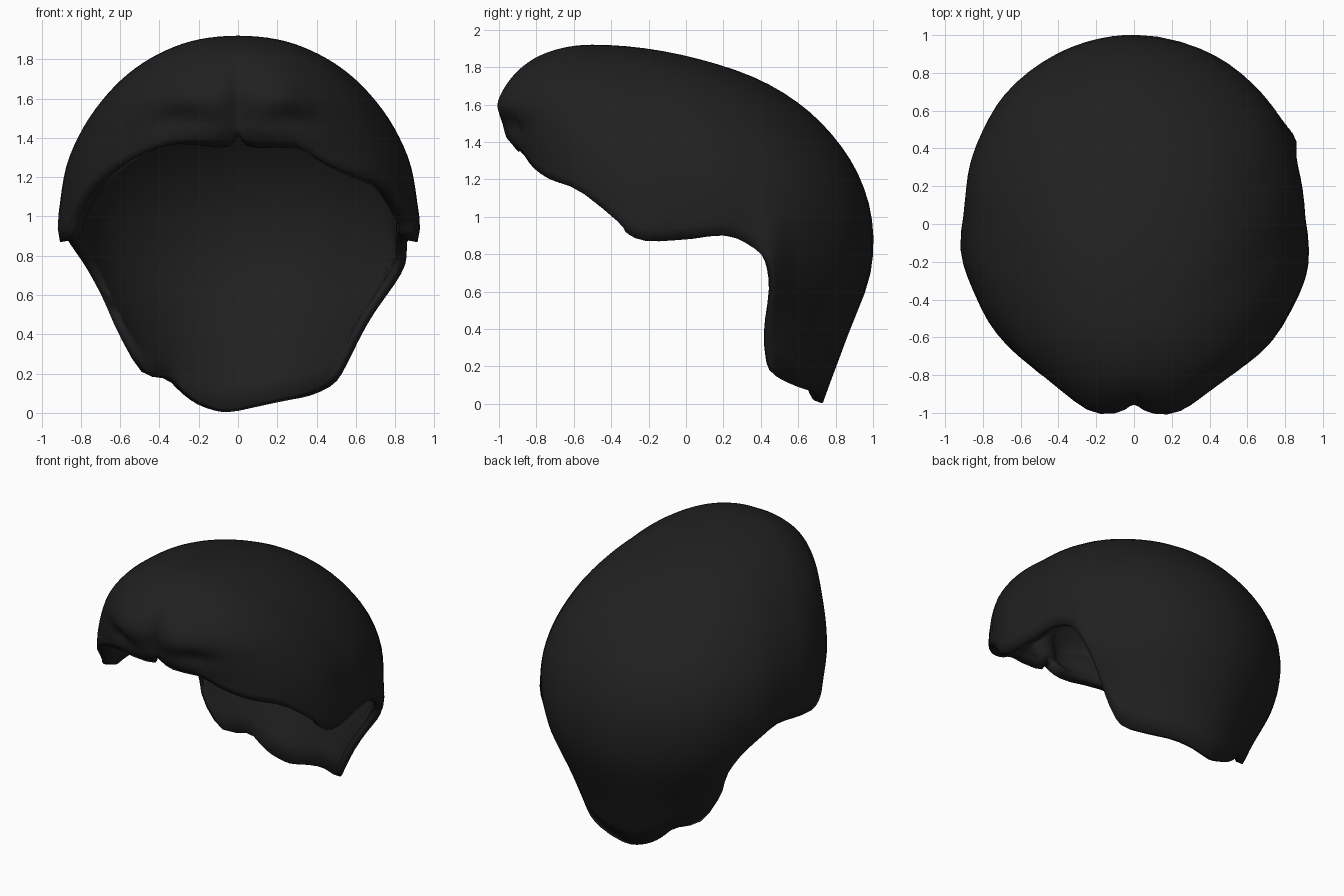
import bpy, bmesh, math

cube = bpy.data.objects.get("Cube")
if cube:
    bpy.data.objects.remove(cube)

TOP = 1.92
COLS, ROWS = 48, 30

# Horizontal slices of the hair volume, evenly spaced in u = sqrt(depth below crown)
FRONT = [-.5, -.67, -.82, -.93, -.99, -.96, -.93, -.91, -.92, -.88, -.73]
BACK = [-.5, -.22, .07, .36, .595, .78, .92, .995, .985, .865, .73]
WIDTH = [0, .2, .37, .53, .67, .79, .875, .895, .84, .69, .55]

# Hem on each side: (degrees round from the front, height)
SIDE_HEM = [(68, .91), (75, .87), (88, .88), (100, .9), (109, .84)]
LEFT_HEM = [(0, 1.42), (4, 1.35), (18, 1.35), (27, 1.27), (38, 1.2), (51, 1.14), (65, .97),
            *SIDE_HEM, (115, .74), (118, .6), (120, .4), (123, .25), (128, .15),
            (142, .09), (157, .06), (180, .01)]
RIGHT_HEM = [(0, 1.42), (4, 1.35), (19, 1.37), (33, 1.32), (45, 1.23), (55, 1.12), (65, .98),
             *SIDE_HEM, (117, .74), (122, .6), (123, .4), (131, .21), (145, .17),
             (152, .1), (160, .04), (171, .005), (180, .01)]


def spline(values, t):
    """Smooth curve through evenly spaced values, t from 0 to 1."""
    n = len(values) - 1
    i = min(int(t * n), n - 1)
    f = t * n - i
    b, c = values[i], values[i + 1]
    a = values[i - 1] if i else 2 * b - c
    d = values[i + 2] if i + 2 <= n else 2 * c - b
    return b + f * (c - a + f * (2 * a - 5 * b + 4 * c - d + f * (3 * (b - c) + d - a))) / 2


def bell(v, width):
    return math.exp(-(v / width) ** 2)


def surface(u, angle, side):
    """Point on the outside of the hair."""
    z = TOP * (1 - u * u)
    yf, yb = spline(FRONT, u), spline(BACK, u)
    width = spline(WIDTH, u)
    x = width * math.sin(angle)
    y = (yf + yb) / 2 - (yb - yf) / 2 * math.cos(angle)
    if angle < math.pi / 2:
        # Fuller temples
        x += width * (.085 if side > 0 else .045) * math.sin(2 * angle)
        # Swept fringe: two lobes, a centre parting, hollows and a tucked lower edge
        fringe = bell(z - 1.55, .2)
        y -= fringe * (.045 * bell(x - .22, .14) - .04 * bell(x, .05))
        y += .05 * bell(x - .28, .12) * bell(z - 1.49, .06)
        y += .06 * min(max((1.43 - z) / .08, 0), 1) * bell(x, .35)
    else:
        # Rounder back quarters
        x += width * .025 * math.sin(2 * angle) ** 2
    # Flared tips in front of the ears
    x += .025 * bell(y + .15, .25) * bell(z - .92, .12)
    # Flick behind the left ear
    if side > 0:
        x += .06 * bell(y - .45, .1) * bell(z - .75, .2)
    # Faint combed waves
    wave = 1 + .005 * math.sin(angle * 13 + 5 * u + side) * u
    return side * x * wave, y, z


def column(hem, side, k):
    """One strand line from the crown to the hem."""
    t = k / COLS
    end = math.radians(min(max(spline([h[0] for h in hem], t), 0), 180))
    low = max(spline([h[1] for h in hem], t), 0)
    u_end = math.sqrt(1 - low / TOP)
    for r in range(1, ROWS + 1):
        s = r / ROWS
        yield surface(u_end * s, math.pi * t * (1 - s) + end * s, side)


# Hair shell: columns run round the left side, then back along the right
bm = bmesh.new()
crown = bm.verts.new((0, FRONT[0], TOP))
order = [(LEFT_HEM, 1, k) for k in range(COLS + 1)]
order += [(RIGHT_HEM, -1, k) for k in range(COLS - 1, 0, -1)]
grid = [[bm.verts.new(p) for p in column(*args)] for args in order]
for i, col in enumerate(grid):
    nxt = grid[(i + 1) % len(grid)]
    bm.faces.new((crown, col[0], nxt[0]))
    for r in range(ROWS - 1):
        bm.faces.new((col[r], col[r + 1], nxt[r + 1], nxt[r]))
bmesh.ops.recalc_face_normals(bm, faces=bm.faces)
bm.normal_update()
if crown.normal.z < 0:
    bmesh.ops.reverse_faces(bm, faces=bm.faces)
mesh = bpy.data.meshes.new("hair_shell")
bm.to_mesh(mesh)
bm.free()
hair = bpy.data.objects.new("hair_shell", mesh)
bpy.context.collection.objects.link(hair)

# Thickness, growing inwards: fuller at the front, thin at the nape
fullness = hair.vertex_groups.new(name="fullness")
for v in mesh.vertices:
    nape = min(max((v.co.y - .1) / .4, 0), 1)
    fullness.add([v.index], 1 - .4 * nape, "REPLACE")
solid = hair.modifiers.new("thickness", "SOLIDIFY")
solid.thickness = .075
solid.offset = -1
solid.vertex_group = fullness.name

# Near-black hair colour
black = bpy.data.materials.new("soft_black")
black.use_nodes = True
colour = (.0145, .0145, .015, 1)
black.diffuse_color = colour
shader = black.node_tree.nodes["Principled BSDF"]
shader.inputs["Base Color"].default_value = colour
shader.inputs["Roughness"].default_value = .8
mesh.materials.append(black)

bpy.context.view_layer.objects.active = hair
hair.select_set(True)
bpy.ops.object.shade_smooth_by_angle(angle=math.radians(50))
